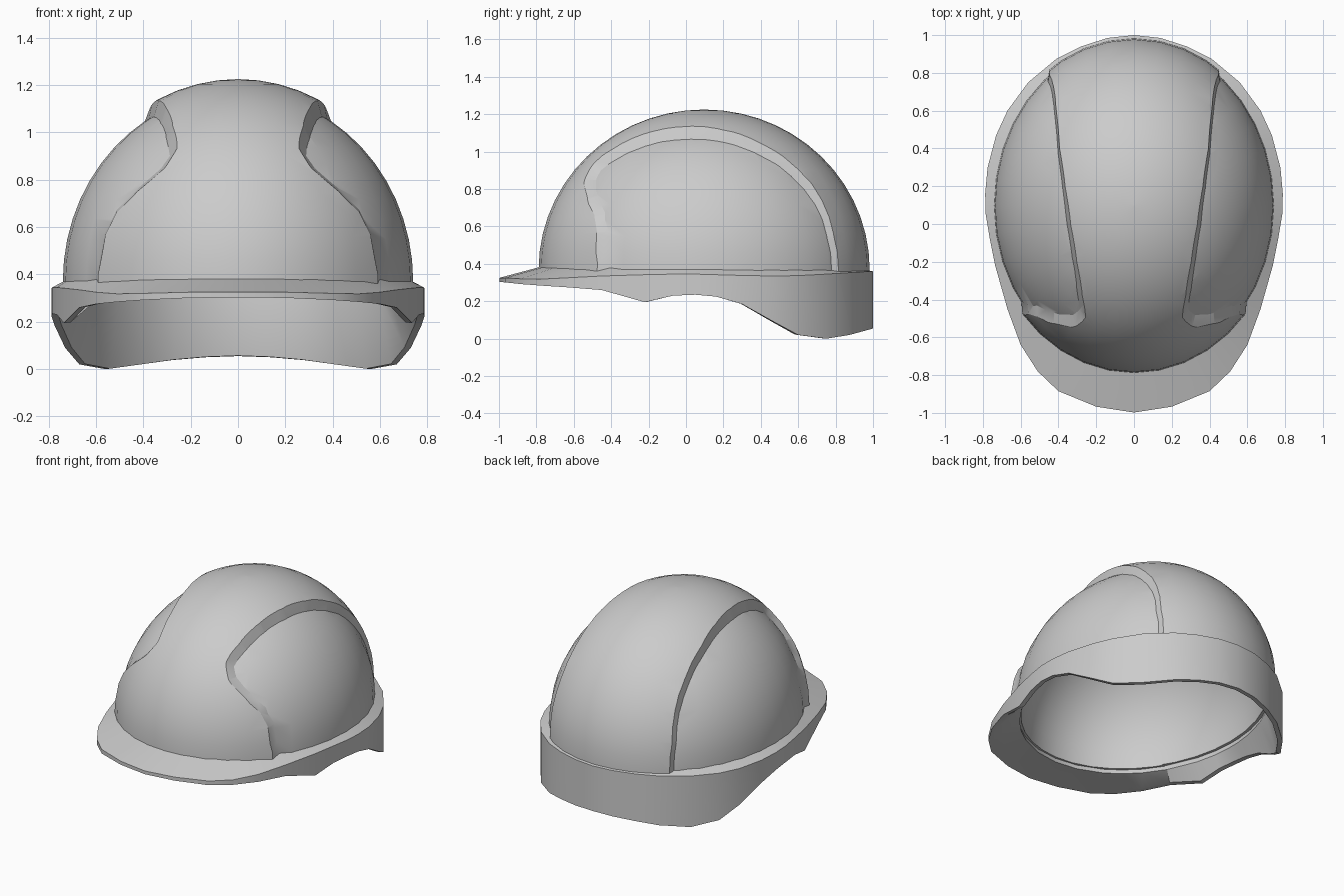
import bpy, bmesh
from math import sin, cos, pi, atan2
from mathutils import Vector

if "Cube" in bpy.data.objects:
    bpy.data.objects.remove(bpy.data.objects["Cube"])

CY, BASE = 0.097, 0.37         # dome centre in y, dome base height
OUT = (0.775, 0.885, 0.855)    # raised crown radii
PAN = (0.74, 0.867, 0.80)      # recessed side panel radii
CAV = (0.695, 0.835, 0.76)     # hollow radii


def loft(name, loops, cap=True, closed=False):
    """Skin a list of equal-length loops into a solid mesh object."""
    bm = bmesh.new()
    rows = [[bm.verts.new(p) for p in lp] for lp in loops]
    n = len(rows[0])
    pairs = list(zip(rows, rows[1:]))
    if closed:
        pairs.append((rows[-1], rows[0]))
    for a, b in pairs:
        for i in range(n):
            j = (i + 1) % n
            bm.faces.new((a[i], a[j], b[j], b[i]))
    if cap:
        bm.faces.new(rows[0])
        bm.faces.new(rows[-1])
    bmesh.ops.recalc_face_normals(bm, faces=bm.faces)
    me = bpy.data.meshes.new(name)
    bm.to_mesh(me)
    bm.free()
    ob = bpy.data.objects.new(name, me)
    bpy.context.collection.objects.link(ob)
    return ob


def dome(name, r, foot, seg=36, rings=14):
    """Half ellipsoid with a short straight foot and a flat base."""
    def ring(s, z):
        return [(r[0] * s * sin(2 * pi * i / seg), CY - r[1] * s * cos(2 * pi * i / seg), z)
                for i in range(seg)]
    loops = [ring(1, foot)]
    for k in range(rings):
        a = k / rings * pi / 2
        loops.append(ring(cos(a), BASE + r[2] * sin(a)))
    loops.append(ring(0.004, BASE + r[2]))
    return loft(name, loops)


def boolean(ob, tool, op):
    m = ob.modifiers.new("cut", 'BOOLEAN')
    m.object, m.operation, m.solver = tool, op, 'EXACT'
    bpy.context.view_layer.objects.active = ob
    bpy.ops.object.modifier_apply(modifier=m.name)
    bpy.data.objects.remove(tool)


def on_shell(y, z, r):
    """Point on the dome surface (straight-sided below its base)."""
    q = 1 - ((y - CY) / r[1]) ** 2 - (max(z - BASE, 0) / r[2]) ** 2
    return Vector((r[0] * max(q, 0.01) ** 0.5, y, z))


def normal(p):
    return Vector((p.x / OUT[0] ** 2, (p.y - CY) / OUT[1] ** 2,
                   max(p.z - BASE, 0) / OUT[2] ** 2)).normalized()


def drop(p):
    """Pull a point radially onto the recessed panel surface."""
    v = Vector((p.x, p.y - CY, max(p.z - BASE, 0)))
    k = 1 / sum((v[i] / PAN[i]) ** 2 for i in range(3)) ** 0.5
    return Vector((v.x * k, CY + v.y * k, BASE + v.z * k if p.z > BASE else p.z))


# side panel outline seen from the side (y, z)
EDGE = [(-.475, .2), (-.475, .4), (-.48, .57), (-.495, .66), (-.53, .75), (-.545, .85),
        (-.5, .935), (-.37, 1.03), (-.2, 1.103), (0, 1.135), (.2, 1.118), (.4, 1.046),
        (.6, .908), (.74, .72), (.795, .55), (.82, .38), (.825, .2)]


def panel_cutter(sx):
    n = len(EDGE)
    rim = [on_shell(y, z, OUT) for y, z in EDGE]
    outer, inner = [], []
    for i, a in enumerate(rim):
        t = (rim[min(i + 1, n - 1)] - rim[max(i - 1, 0)]).normalized()
        side = t.cross(normal(a)).normalized()
        if i in (0, n - 1):
            side.z = 0
        if side.dot(Vector((.6, .15, .6)) - a) < 0:
            side.negate()
        b = drop(a + side * (0.048 - 0.025 * max(0, a.y)))
        d = (a - b) * 0.35
        outer.append(a + d)
        inner.append(b - d)
    loops = [[(1.2, p.y, p.z) for p in outer], outer, inner, [(0.03, p.y, p.z) for p in inner]]
    return loft("panel_cutter", [[(sx * p[0], p[1], p[2]) for p in lp] for lp in loops])


# hollow crown with two recessed side panels
crown = dome("crown", OUT, 0.335)
for sx in (1, -1):
    boolean(crown, panel_cutter(sx), 'DIFFERENCE')
boolean(crown, dome("panel_core", PAN, 0.34), 'UNION')
boolean(crown, dome("hollow", CAV, 0.2), 'DIFFERENCE')

# brim and skirt: half plan with top and bottom edge heights (x, y, top, bottom)
RIM = [(0, -.998, .325, .303), (.2, -.967, .325, .301), (.4, -.885, .32, .292), (.51, -.78, .318, .284),
       (.6, -.64, .325, .275), (.67, -.45, .335, .26), (.735, -.22, .342, .195), (.765, -.07, .345, .23),
       (.785, .05, .345, .235), (.788, .16, .342, .225), (.775, .3, .338, .185), (.73, .47, .335, .09),
       (.67, .6, .337, .02), (.56, .75, .345, 0), (.41, .875, .353, .02), (.28, .94, .357, .038),
       (.14, .985, .36, .05), (0, 1, .36, .055)]
rim = RIM + [(-x, y, a, b) for x, y, a, b in RIM[-2:0:-1]]


def ellipse_at(x, y, rx, ry, z):
    a = atan2((y - CY) / ry, x / rx)
    return (rx * cos(a), CY + ry * sin(a), z)


loops = [[], [], [], [], []]
for x, y, zt, zb in rim:
    ins = Vector((-x, CY - y)).normalized() * 0.03
    loops[0].append(ellipse_at(x, y, .725, .86, .378 - .01 * y))
    loops[1].append((x, y, zt))
    loops[2].append((x, y, zb))
    loops[3].append((x + ins.x, y + ins.y, zb + .002))
    loops[4].append(ellipse_at(x, y, CAV[0] + .008, CAV[1] + .008, .305))
brim = loft("brim_and_skirt", loops, cap=False, closed=True)

for ob in (crown, brim):
    bpy.ops.object.select_all(action='DESELECT')
    ob.select_set(True)
    bpy.context.view_layer.objects.active = ob
    bpy.ops.object.shade_smooth_by_angle(angle=0.5)
